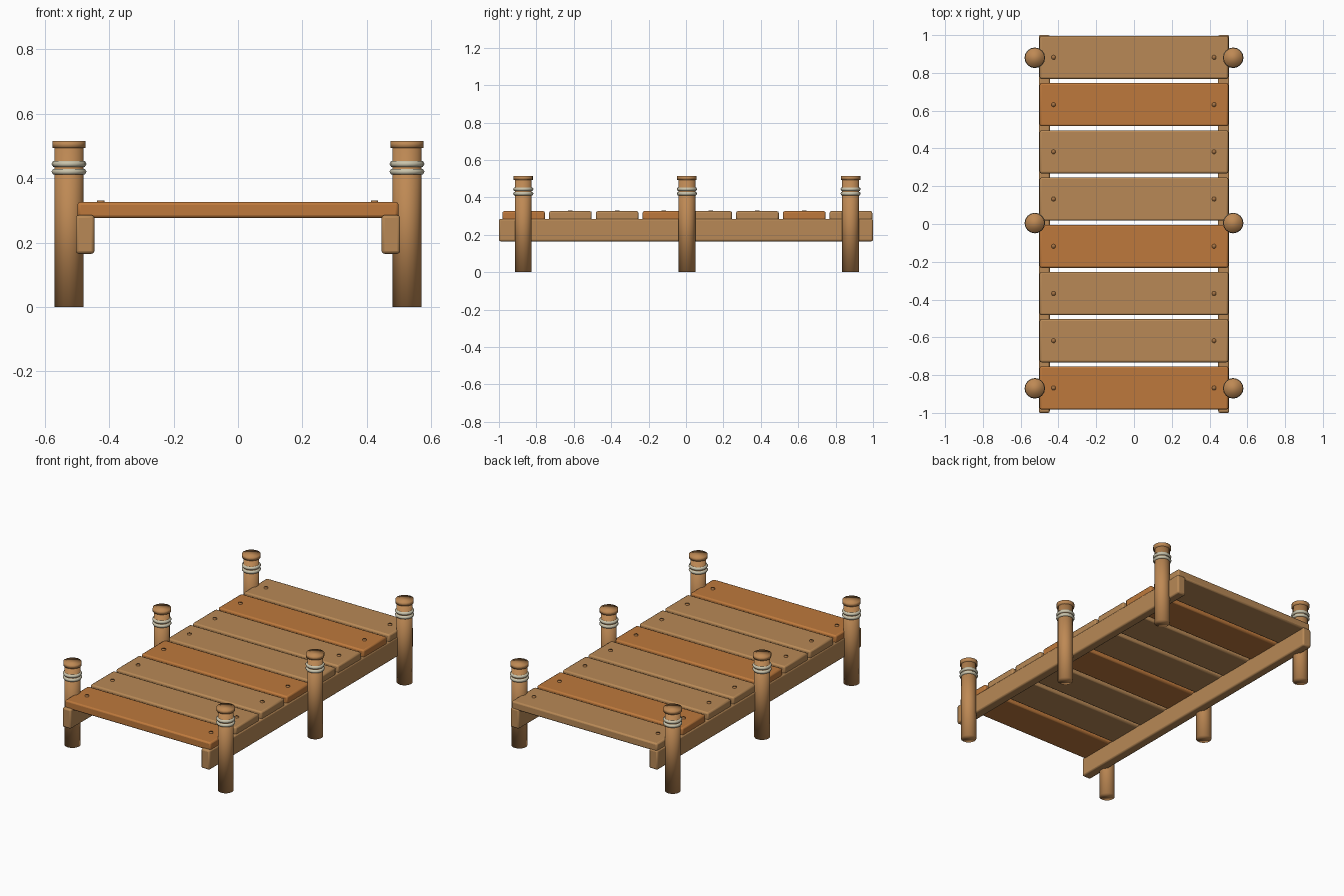
import bpy, math

if "Cube" in bpy.data.objects:
    bpy.data.objects.remove(bpy.data.objects["Cube"])


def material(name, rgb):
    m = bpy.data.materials.new(name)
    lin = [((c / 255 + 0.055) / 1.055) ** 2.4 for c in rgb]
    m.diffuse_color = (*lin, 1)
    m.use_nodes = True
    m.node_tree.nodes["Principled BSDF"].inputs["Base Color"].default_value = m.diffuse_color
    return m


TAN = material("tan wood", (184, 137, 86))
ORANGE = material("orange wood", (190, 121, 60))
POST = material("post wood", (190, 137, 84))
ROPE = material("pale rope", (202, 196, 172))
NAIL = material("nail brown", (165, 115, 68))


def finish(name, mat, smooth=False):
    o = bpy.context.object
    o.name = name
    o.data.materials.append(mat)
    if smooth:
        bpy.ops.object.shade_smooth()
    return o


def board(name, loc, size, mat):
    bpy.ops.mesh.primitive_cube_add(size=1, location=loc)
    o = finish(name, mat)
    o.scale = size
    bpy.ops.object.transform_apply(location=False, rotation=False, scale=True)
    b = o.modifiers.new("bevel", 'BEVEL')
    b.width = 0.009
    b.segments = 2
    bpy.ops.object.shade_smooth_by_angle(angle=math.radians(40))


def cylinder(name, x, y, z0, z1, r, mat, sides=16):
    bpy.ops.mesh.primitive_cylinder_add(vertices=sides, radius=r, depth=z1 - z0,
                                        location=(x, y, (z0 + z1) / 2))
    return finish(name, mat, True)


# Deck planks with nails, every third plank orange
for i in range(8):
    y = -0.868 + 0.25 * i
    board("plank", (0, y, 0.301), (0.998, 0.228, 0.05), TAN if i % 3 else ORANGE)
    for x in (-0.426, 0.424):
        cylinder("nail", x, y, 0.315, 0.331, 0.012, NAIL, 10)

for side in (-1, 1):
    # Long side beams under the deck
    board("side_beam", (side * 0.475, 0, 0.225), (0.058, 2.0, 0.12), TAN)
    # Posts with caps and two rope rings
    for y in (-0.87, 0.005, 0.88):
        x = side * 0.525
        cylinder("post", x, y, 0, 0.495, 0.045, POST)
        cylinder("post_cap", x, y, 0.493, 0.515, 0.052, POST)
        for z in (0.420, 0.444):
            bpy.ops.mesh.primitive_torus_add(location=(x, y, z), major_radius=0.044,
                                             minor_radius=0.0105, major_segments=16,
                                             minor_segments=6)
            finish("rope_ring", ROPE, True)
